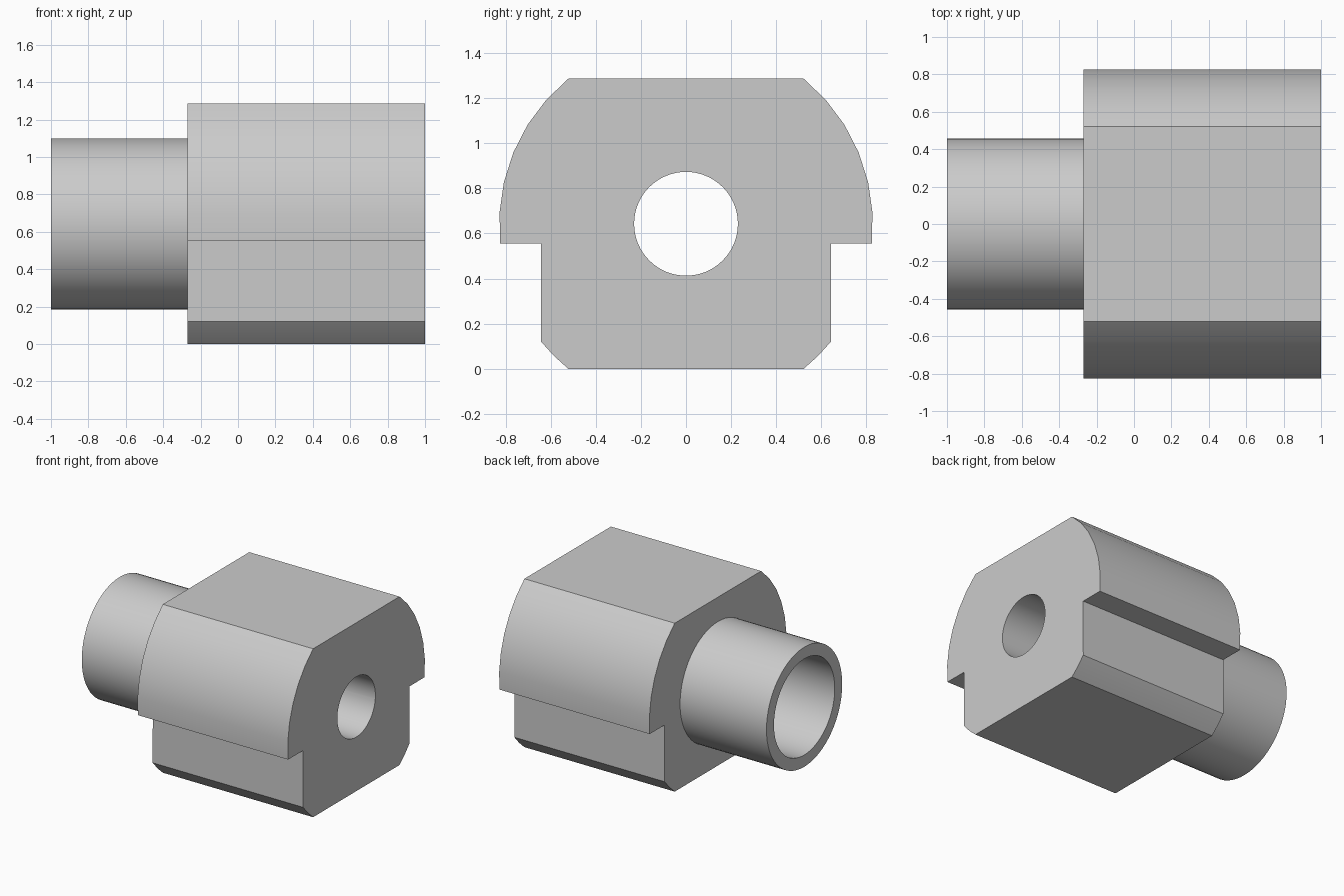
import bpy, bmesh, math

cube = bpy.data.objects.get("Cube")
if cube:
    bpy.data.objects.remove(cube, do_unlink=True)

AXIS_Z = 0.643      # height of the shared axis
SHOULDER = -0.27    # where the sleeve meets the block
RADIUS = 0.828      # rounded block outline

grey = bpy.data.materials.new("plain grey")
grey.use_nodes = True
colour = (0.6, 0.6, 0.6, 1)
grey.diffuse_color = colour
grey.node_tree.nodes["Principled BSDF"].inputs["Base Color"].default_value = colour


def finish(name, bm):
    bmesh.ops.recalc_face_normals(bm, faces=bm.faces)
    mesh = bpy.data.meshes.new(name)
    bm.to_mesh(mesh)
    bm.free()
    mesh.materials.append(grey)
    obj = bpy.data.objects.new(name, mesh)
    bpy.context.collection.objects.link(obj)
    return obj


def activate(obj):
    bpy.ops.object.select_all(action='DESELECT')
    obj.select_set(True)
    bpy.context.view_layer.objects.active = obj


def lathe(name, profile, closed, steps=64):
    """Turn (x, radius) points about the shared axis."""
    bm = bmesh.new()
    rings = []
    for x, r in profile:
        rings.append([bm.verts.new((x, r * math.cos(a), AXIS_Z + r * math.sin(a)))
                      for a in (math.tau * i / steps for i in range(steps))])
    for a, b in zip(rings, rings[1:]):
        for i in range(steps):
            j = (i + 1) % steps
            bm.faces.new((a[i], a[j], b[j], b[i]))
    if closed:
        bm.faces.new(rings[0])
        bm.faces.new(rings[-1])
    return finish(name, bm)


def arc(start, end, steps):
    angles = [math.radians(start + (end - start) * i / steps) for i in range(steps + 1)]
    return [(RADIUS * math.cos(a), AXIS_Z + RADIUS * math.sin(a)) for a in angles]


# Block: half outline with lower bevel, ledge and rounded shoulder, mirrored
half = arc(-50.95, -39, 2) + [(0.643, 0.555)] + arc(-6.1, 50.95, 6)
outline = half + [(-y, z) for y, z in reversed(half)]
bm = bmesh.new()
face = bm.faces.new([bm.verts.new((SHOULDER, y, z)) for y, z in outline])
extruded = bmesh.ops.extrude_face_region(bm, geom=[face], use_keep_orig=True)
moved = [v for v in extruded["geom"] if isinstance(v, bmesh.types.BMVert)]
bmesh.ops.translate(bm, verts=moved, vec=(1 - SHOULDER, 0, 0))
block = finish("block", bm)

# Through hole in the block
cutter = lathe("hole_cutter", [(-0.6, 0.23), (1.2, 0.23)], True)
cutter.hide_render = True
cut = block.modifiers.new("through hole", 'BOOLEAN')
cut.operation = 'DIFFERENCE'
cut.solver = 'EXACT'
cut.object = cutter
activate(block)
bpy.ops.object.modifier_apply(modifier=cut.name)
bpy.data.objects.remove(cutter, do_unlink=True)

# Hollow sleeve on the end of the block
sleeve = lathe("sleeve", [(SHOULDER, 0.457), (-1, 0.457), (-1, 0.367), (SHOULDER, 0.367)], False)

for part in (block, sleeve):
    activate(part)
    bpy.ops.object.shade_smooth_by_angle(angle=math.radians(30))
